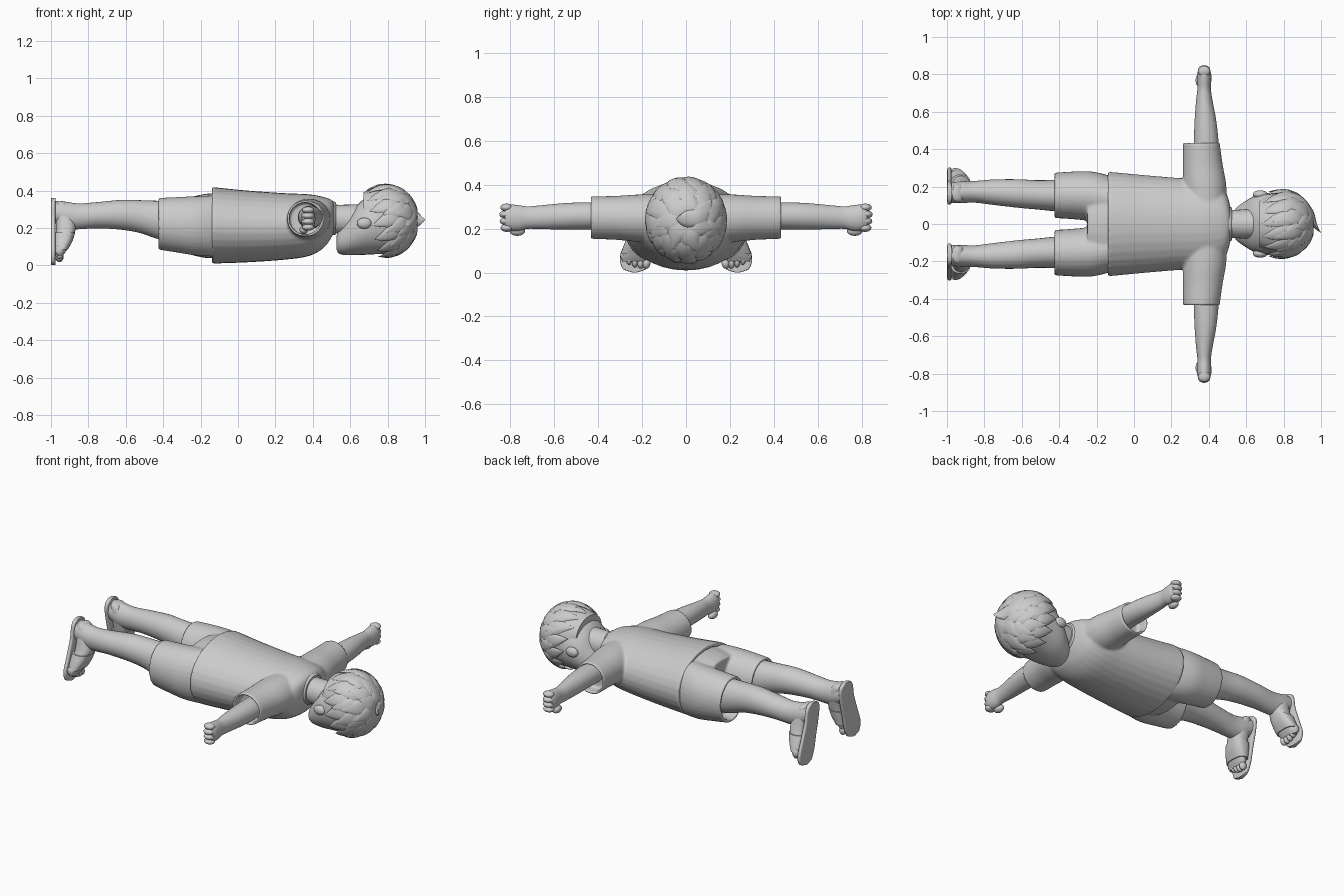
import bpy, bmesh, math
from mathutils import Vector

cube = bpy.data.objects.get("Cube")
if cube:
    bpy.data.objects.remove(cube)

GREY = bpy.data.materials.new("plain grey")
GREY.use_nodes = True
GREY.diffuse_color = (0.6, 0.6, 0.6, 1)
GREY.node_tree.nodes["Principled BSDF"].inputs["Base Color"].default_value = (0.6, 0.6, 0.6, 1)


def finish(name, bm, angle=45):
    bmesh.ops.recalc_face_normals(bm, faces=bm.faces)
    mesh = bpy.data.meshes.new(name)
    bm.to_mesh(mesh)
    bm.free()
    mesh.materials.append(GREY)
    obj = bpy.data.objects.new(name, mesh)
    bpy.context.collection.objects.link(obj)
    bpy.ops.object.select_all(action='DESELECT')
    obj.select_set(True)
    bpy.context.view_layer.objects.active = obj
    bpy.ops.object.shade_smooth_by_angle(angle=math.radians(angle))
    return obj


def skin(bm, rings):
    """Bridge rings of points into a closed tube."""
    rows = [[bm.verts.new(p) for p in ring] for ring in rings]
    n = len(rows[0])
    for a, b in zip(rows, rows[1:]):
        for i in range(n):
            bm.faces.new((a[i], a[(i + 1) % n], b[(i + 1) % n], b[i]))
    bm.faces.new(rows[0])
    bm.faces.new(rows[-1])


def smooth_path(stations, steps):
    """Catmull-Rom interpolation of station tuples."""
    pts = [stations[0]] + list(stations) + [stations[-1]]
    out = []
    for a, b, c, d in zip(pts, pts[1:], pts[2:], pts[3:]):
        for k in range(steps):
            u = k / steps
            out.append([0.5 * (2 * q + (r - p) * u + (2 * p - 5 * q + 4 * r - s) * u * u
                               + (3 * q - p - 3 * r + s) * u ** 3) for p, q, r, s in zip(a, b, c, d)])
    return out + [list(stations[-1])]


def loft(bm, axis, stations, side=1, power=2, hollow=0, segs=32, steps=4):
    """Stations: position on axis, two centre values, two radii (other axes in order)."""
    path = smooth_path(stations, steps)
    if hollow:
        t, c1, c2, r1, r2 = path[-1]
        path.append([t, c1, c2, r1 * 0.87, r2 * 0.87])
        path.append([t + hollow, c1, c2, r1 * 0.87, r2 * 0.87])
    rings = []
    for t, c1, c2, r1, r2 in path:
        ring = []
        for i in range(segs):
            ang = math.tau * i / segs
            c, s = math.cos(ang), math.sin(ang)
            p = [c1 + r1 * math.copysign(abs(c) ** (2 / power), c),
                 c2 + r2 * math.copysign(abs(s) ** (2 / power), s)]
            p.insert("xyz".index(axis), t)
            ring.append((p[0], p[1] * side, p[2]))
        rings.append(ring)
    skin(bm, rings)


def part(name, axis, stations, **kw):
    bm = bmesh.new()
    loft(bm, axis, stations, **kw)
    return finish(name, bm)


def ball(name, loc, radii, side=1):
    bm = bmesh.new()
    bmesh.ops.create_uvsphere(bm, u_segments=16, v_segments=10, radius=1)
    for v in bm.verts:
        v.co = Vector(loc) + Vector(a * b for a, b in zip(v.co, radii))
        v.co.y *= side
    return finish(name, bm)


def fuse(obj):
    """Blend overlapping cloth tubes into one surface."""
    mod = obj.modifiers.new("fuse", 'REMESH')
    mod.mode, mod.voxel_size, mod.use_smooth_shade = 'VOXEL', 0.008, True
    relax = obj.modifiers.new("relax", 'SMOOTH')
    relax.factor, relax.iterations = 0.5, 5


# Shirt: torso and sleeves
bm = bmesh.new()
loft(bm, "x", [(.517, 0, .255, .08, .075), (.5, 0, .25, .15, .1), (.46, 0, .23, .21, .135),
               (.38, 0, .215, .235, .165), (.25, 0, .208, .245, .178), (.05, 0, .208, .262, .192),
               (-.14, 0, .214, .28, .205)], hollow=.03)
for side in (1, -1):
    loft(bm, "y", [(.05, .385, .245, .11, .11), (.2, .378, .247, .116, .109),
                   (.32, .368, .249, .106, .1), (.435, .36, .25, .098, .097)], side=side, hollow=-.07)
fuse(finish("shirt", bm))

# Shorts: hips and two wide legs
bm = bmesh.new()
loft(bm, "x", [(-.08, 0, .213, .25, .175), (-.17, 0, .211, .262, .172), (-.25, 0, .211, .24, .155)])
for side in (1, -1):
    loft(bm, "x", [(-.1, .13, .211, .12, .165), (-.22, .148, .211, .132, .159),
                   (-.33, .153, .217, .127, .148), (-.425, .153, .222, .121, .138)],
         side=side, hollow=.07)
fuse(finish("shorts", bm))

# Neck, collar and head
part("neck", "x", [(.44, 0, .25, .08, .08), (.52, 0, .247, .075, .077), (.64, 0, .24, .08, .085)])
part("collar", "x", [(.49, 0, .253, .098, .092), (.512, 0, .252, .094, .09), (.524, 0, .25, .086, .085)],
     hollow=-.02)
part("head", "x", [(.527, 0, .12, .03, .035), (.535, 0, .123, .068, .056), (.56, 0, .135, .098, .079),
                   (.6, 0, .162, .125, .107), (.65, 0, .195, .152, .14), (.72, 0, .222, .165, .163),
                   (.8, 0, .235, .165, .172), (.87, 0, .237, .14, .148), (.925, 0, .238, .085, .09),
                   (.945, 0, .238, .02, .02)])

# Hair: cap and overlapping pointed locks
CENTRE, RADII = Vector((.79, 0, .238)), Vector((.16, .168, .18))


def lock(bm, around, start, end, width, thick, swirl=.35, lift=.02):
    rings = []

    def point(u):
        phi, th = start + (end - start) * u, around + swirl * u
        d = Vector((math.cos(phi), math.sin(phi) * math.cos(th), math.sin(phi) * math.sin(th)))
        n = Vector(a / b for a, b in zip(d, RADII)).normalized()
        return CENTRE + Vector(a * b for a, b in zip(d, RADII)) + n * lift * u * u, n

    for k in range(9):
        u = k / 8
        p, n = point(u)
        along = (point(u + .01)[0] - point(u - .01)[0]).normalized()
        across = n.cross(along).normalized()
        size = min(1, .45 + 1.6 * u) * (1 - max(0, (u - .35) / .65) ** 1.5) + .01
        rings.append([p + across * math.cos(a) * width * size + n * math.sin(a) * thick * size
                      for a in (math.tau * i / 10 for i in range(10))])
    skin(bm, rings)


cap = part("hair_cap", "x", [(.945, 0, .238, .02, .02), (.93, 0, .238, .08, .085), (.88, 0, .238, .138, .149),
                             (.8, 0, .238, .168, .18), (.74, 0, .262, .16, .157), (.67, 0, .29, .125, .1)])
bm = bmesh.new()
for count, start, end, width, turn in ((15, .95, 2.0, .048, 0), (13, .6, 1.62, .052, .2),
                                       (10, .3, 1.25, .055, .1), (7, .02, .85, .055, .3)):
    for i in range(count):
        th = turn + math.tau * i / count
        back = math.sin(th + .3)
        reach = end + (.22 * back if end > 1.5 else .08 * math.sin(3 * th))
        lock(bm, th, start, reach, width, .016)
finish("hair_locks", bm, 60)
part("cowlick", "y", [(.12, .9, .25, .02, .03), (.07, .935, .25, .024, .045), (.01, .957, .245, .018, .04),
                      (-.025, .978, .242, .01, .022), (-.045, .998, .245, .002, .003)], segs=12)

for side, word in ((1, "left"), (-1, "right")):
    ball(word + "_ear", (.675, .158, .225), (.04, .022, .03), side)

    # Arm, palm, fingers and thumb
    part(word + "_arm", "y", [(.3, .385, .256, .065, .062), (.43, .386, .258, .066, .062),
                              (.55, .382, .256, .058, .06), (.66, .376, .252, .044, .054),
                              (.72, .375, .25, .036, .051), (.76, .375, .248, .038, .058),
                              (.8, .375, .25, .038, .06), (.825, .375, .25, .03, .052)], side=side)
    for i in range(4):
        ball(word + "_finger", (.375, .822 - .004 * abs(i - 1.7), .203 + .031 * i), (.033, .029, .018), side)
    ball(word + "_thumb", (.352, .768, .19), (.023, .036, .023), side)

    # Leg
    part(word + "_leg", "x", [(-.3, .15, .235, .09, .11), (-.42, .152, .242, .084, .103),
                              (-.52, .156, .26, .078, .088), (-.62, .163, .27, .076, .08),
                              (-.75, .17, .268, .068, .07), (-.85, .172, .262, .058, .069),
                              (-.92, .17, .268, .058, .072), (-.975, .168, .285, .055, .06)], side=side)

    # Foot, toes and sandal
    part(word + "_foot", "z", [(.345, -.955, .165, .012, .02), (.33, -.945, .165, .03, .045),
                               (.27, -.928, .17, .047, .056), (.2, -.92, .186, .053, .06),
                               (.14, -.932, .205, .043, .066), (.08, -.947, .223, .03, .068),
                               (.05, -.955, .231, .018, .06)], side=side, power=2.4)
    for i in range(5):
        ball(word + "_toe", (-.955, .181 + .026 * i, .043 + .003 * i * (i - 1)),
             (.022, .019 if i == 0 else .014, .026), side)
    part(word + "_sole", "z", [(.36, -.987, .165, .012, .015), (.35, -.987, .165, .0125, .042),
                               (.32, -.987, .165, .0125, .06), (.25, -.987, .175, .0125, .062),
                               (.15, -.987, .205, .0125, .068), (.07, -.987, .228, .0125, .073),
                               (.02, -.987, .234, .0125, .056), (.008, -.987, .234, .0125, .035),
                               (.001, -.987, .234, .012, .012)], side=side, power=5)
    part(word + "_strap", "z", [(.175, -.927, .195, .056, .068), (.13, -.935, .208, .05, .073),
                                (.085, -.947, .221, .038, .076)], side=side, power=2.6)
